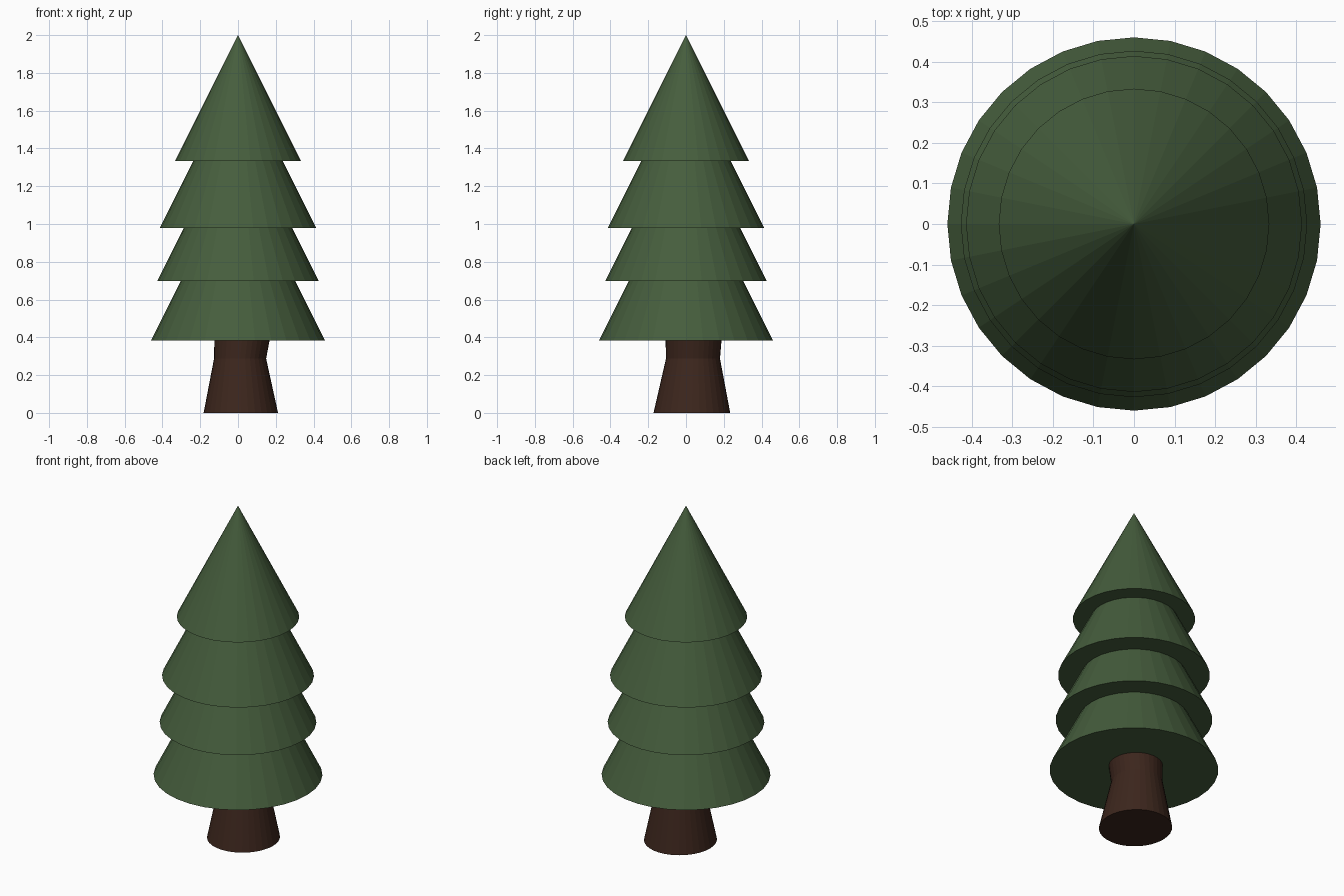
import bpy, bmesh
from math import cos, sin, tau

if "Cube" in bpy.data.objects:
    bpy.data.objects.remove(bpy.data.objects["Cube"])

SIDES = 32


def material(name, rgb):
    m = bpy.data.materials.new(name)
    m.diffuse_color = (*rgb, 1)
    m.use_nodes = True
    m.node_tree.nodes["Principled BSDF"].inputs["Base Color"].default_value = m.diffuse_color
    return m


green = material("needles", (0.06, 0.11, 0.046))
brown = material("bark", (0.045, 0.019, 0.012))

# Foliage: overlapping cones of equal proportion (height = 2 x radius)
for i, (z, r) in enumerate([(0.384, 0.46), (0.699, 0.427), (0.979, 0.414), (1.333, 0.3335)]):
    bpy.ops.mesh.primitive_cone_add(vertices=SIDES, radius1=r, radius2=0,
                                    depth=2 * r, location=(0, 0, z + r))
    tier = bpy.context.object
    tier.name = f"foliage_tier_{i + 1}"
    tier.data.materials.append(green)

# Trunk: rings (centre x, centre y, z, x radius, y radius), slightly off centre
rings = [(0.015, 0.031, 0, 0.197, 0.203),
         (0.011, 0.037, 0.287, 0.138, 0.143),
         (0.021, 0.040, 0.384, 0.146, 0.148),
         (0.030, 0.043, 0.48, 0.154, 0.153)]
bm = bmesh.new()
loops = [[bm.verts.new((cx + rx * cos(tau * k / SIDES), cy + ry * sin(tau * k / SIDES), z))
          for k in range(SIDES)] for cx, cy, z, rx, ry in rings]
for a, b in zip(loops, loops[1:]):
    for k in range(SIDES):
        n = (k + 1) % SIDES
        bm.faces.new((a[k], a[n], b[n], b[k]))
bm.faces.new(loops[0][::-1])
bm.faces.new(loops[-1])
mesh = bpy.data.meshes.new("trunk")
bm.to_mesh(mesh)
bm.free()
mesh.materials.append(brown)
bpy.context.collection.objects.link(bpy.data.objects.new("trunk", mesh))
